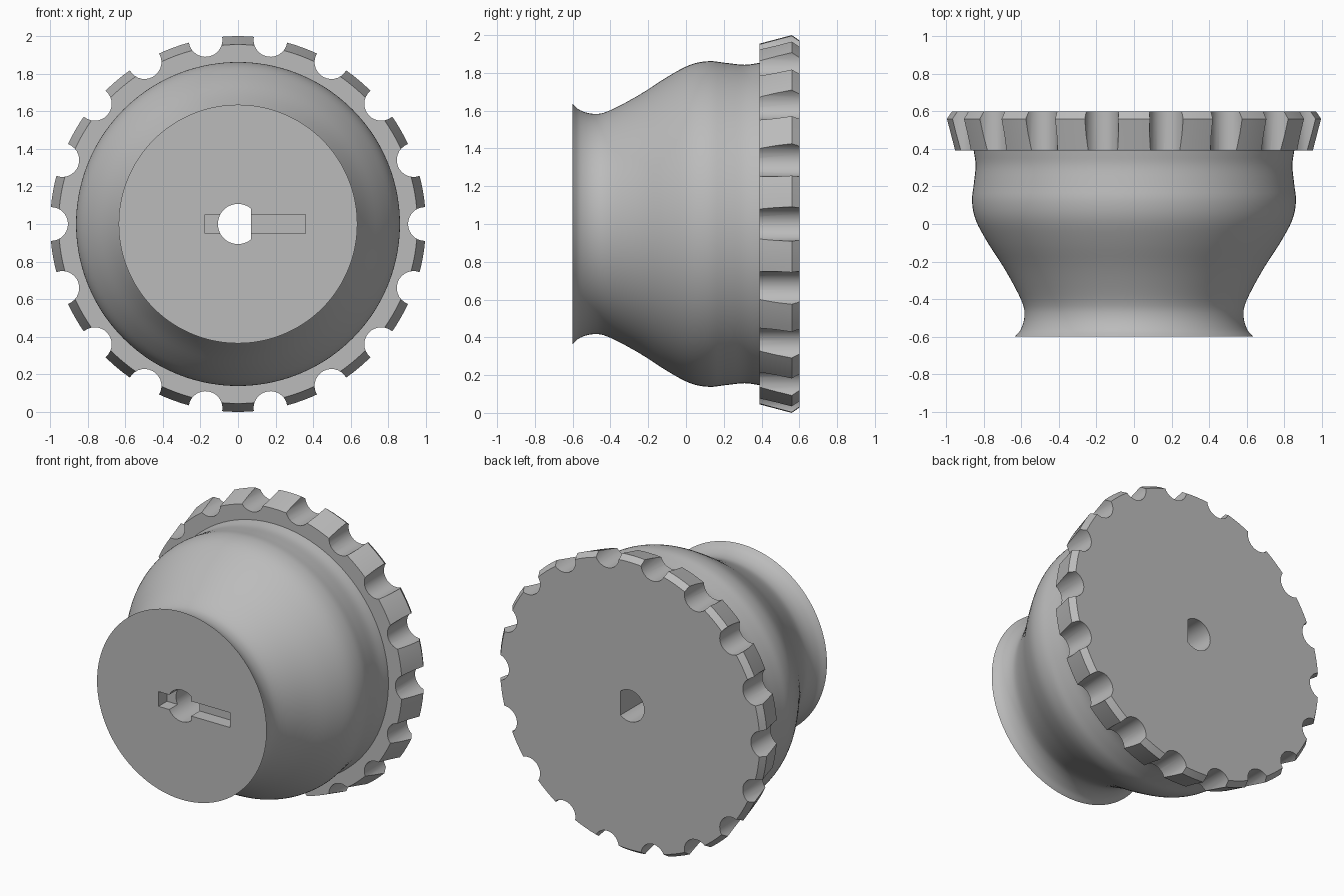
import bpy, bmesh, math
from mathutils import Matrix, Vector
from mathutils.geometry import interpolate_bezier

if "Cube" in bpy.data.objects:
    bpy.data.objects.remove(bpy.data.objects["Cube"], do_unlink=True)

CENTRE = Vector((0, 0, 1))
SEGMENTS = 144
NOTCHES = 18

grey = bpy.data.materials.new("plain_grey")
grey.use_nodes = True
colour = (0.5, 0.5, 0.5, 1)
grey.diffuse_color = colour
grey.node_tree.nodes["Principled BSDF"].inputs["Base Color"].default_value = colour


def make_object(name, bm):
    bmesh.ops.recalc_face_normals(bm, faces=bm.faces[:])
    mesh = bpy.data.meshes.new(name)
    bm.to_mesh(mesh)
    bm.free()
    mesh.materials.append(grey)
    ob = bpy.data.objects.new(name, mesh)
    bpy.context.collection.objects.link(ob)
    return ob


def smooth_profile(points, steps=5):
    """Curve through (y, radius) points."""
    p = [Vector((y, r, 0)) for y, r in points]
    p = [2 * p[0] - p[1]] + p + [2 * p[-1] - p[-2]]
    out = []
    for a, b, c, d in zip(p, p[1:], p[2:], p[3:]):
        out += interpolate_bezier(b, b + (c - a) / 6, c - (d - b) / 6, c, steps)[:-1]
    return [(v.x, v.y) for v in out + [p[-2]]]


def lathe(name, profile):
    """Closed solid turned about the y axis."""
    bm = bmesh.new()
    rings = []
    for y, r in profile:
        rings.append([bm.verts.new(CENTRE + Vector((
            r * math.cos(math.tau * i / SEGMENTS), y,
            r * math.sin(math.tau * i / SEGMENTS)))) for i in range(SEGMENTS)])
    for a, b in zip(rings, rings[1:]):
        for i in range(SEGMENTS):
            j = (i + 1) % SEGMENTS
            bm.faces.new((a[i], a[j], b[j], b[i]))
    bm.faces.new(rings[0])
    bm.faces.new(rings[-1])
    return make_object(name, bm)


def add_prism(bm, outline, y0, y1):
    """Extrude an (x, z) outline along y."""
    front, back = [[bm.verts.new(CENTRE + Vector((x, y, z))) for x, z in outline]
                   for y in (y0, y1)]
    bm.faces.new(front)
    bm.faces.new(back)
    for i in range(len(outline)):
        j = (i + 1) % len(outline)
        bm.faces.new((front[i], front[j], back[j], back[i]))


def arc(cx, cz, r, start, end, n):
    return [(cx + r * math.cos(start + (end - start) * i / n),
             cz + r * math.sin(start + (end - start) * i / n)) for i in range(n + 1)]


def cut(target, name, bm):
    cutter = make_object(name, bm)
    cutter.hide_render = True
    mod = target.modifiers.new(name, 'BOOLEAN')
    mod.operation = 'DIFFERENCE'
    mod.solver = 'EXACT'
    mod.object = cutter
    bpy.context.view_layer.objects.active = target
    bpy.ops.object.modifier_apply(modifier=name)
    bpy.data.objects.remove(cutter, do_unlink=True)


# Flared waist and bulging body, then the stepped, chamfered grip rim
waist = smooth_profile([(-0.6, 0.635), (-0.56, 0.602), (-0.49, 0.583), (-0.41, 0.598),
                        (-0.25, 0.682), (-0.1, 0.778), (0.02, 0.842), (0.12, 0.862),
                        (0.21, 0.853), (0.31, 0.843), (0.39, 0.853)])
rim = [(0.39, 0.955), (0.56, 1.0), (0.6, 0.972)]
knob = lathe("knob", waist + rim)

# Finger notches around the rim
bm = bmesh.new()
for k in range(NOTCHES):
    a = math.tau * k / NOTCHES
    add_prism(bm, arc(0.995 * math.cos(a), 0.995 * math.sin(a), 0.09,
                      a, a + math.tau, 28)[:-1], 0.3, 0.7)
cut(knob, "finger_notches", bm)

# Shallow key slot in the front face
bm = bmesh.new()
add_prism(bm, [(-0.175, -0.05), (0.36, -0.05), (0.36, 0.05), (-0.175, 0.05)], -0.7, -0.51)
cut(knob, "key_slot", bm)

# D-shaped shaft hole, flat on the +x side
bm = bmesh.new()
flat = math.acos(0.07 / 0.107)
add_prism(bm, arc(0, 0, 0.107, flat, math.tau - flat, 40), -0.8, 0.8)
cut(knob, "shaft_hole", bm)

# Smooth shading with crisp edges
bpy.ops.object.select_all(action='DESELECT')
knob.select_set(True)
bpy.context.view_layer.objects.active = knob
bpy.ops.object.shade_smooth_by_angle(angle=math.radians(30))
